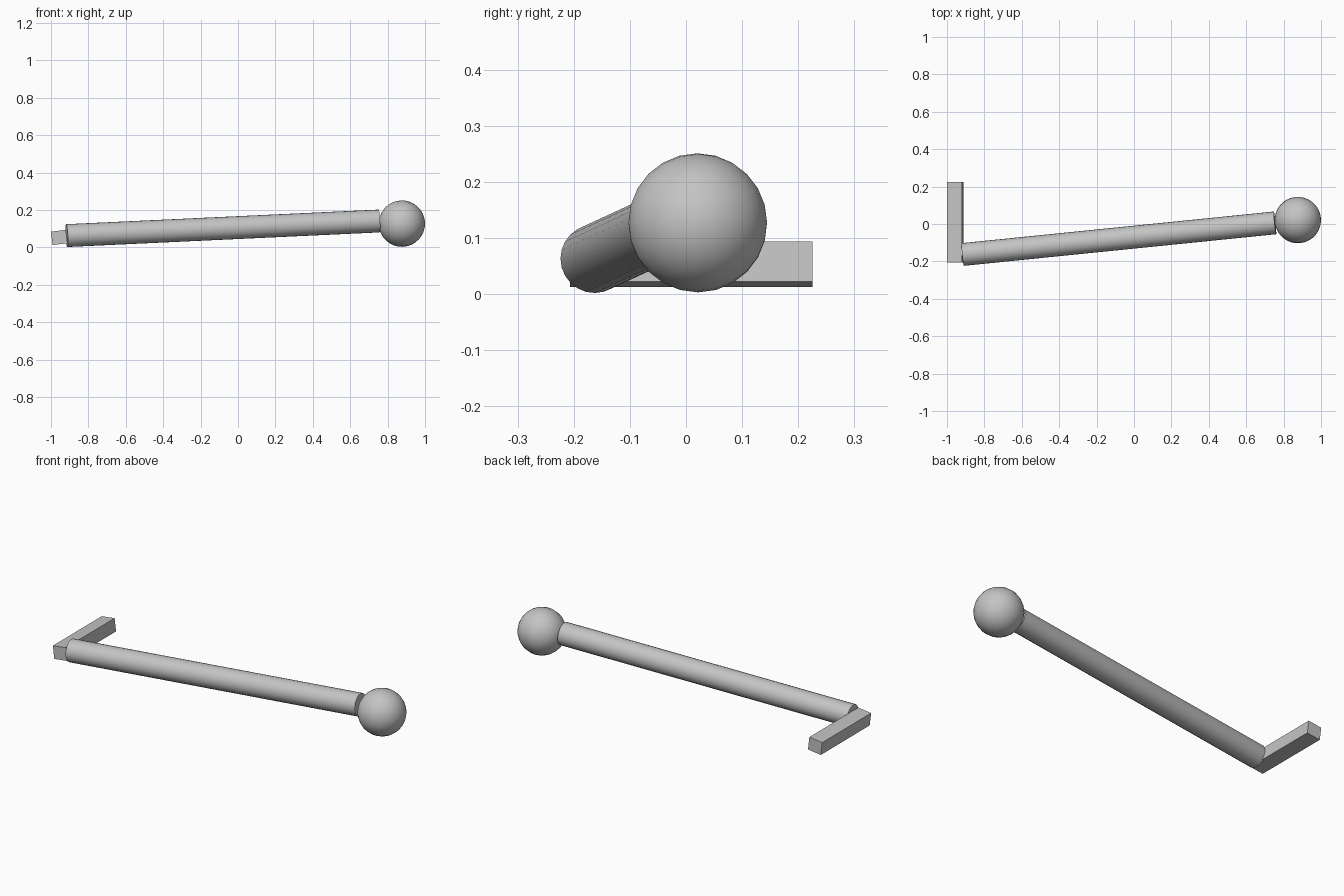
import bpy
import math
from mathutils import Vector

cube = bpy.data.objects.get("Cube")
if cube:
    bpy.data.objects.remove(cube, do_unlink=True)

# Single plain grey
grey = bpy.data.materials.new("plain grey")
colour = (0.55, 0.55, 0.55, 1)
grey.diffuse_color = colour
grey.use_nodes = True
grey.node_tree.nodes["Principled BSDF"].inputs["Base Color"].default_value = colour


def finish(name, smooth=True):
    obj = bpy.context.object
    obj.name = name
    obj.data.materials.append(grey)
    if smooth:
        bpy.ops.object.shade_smooth_by_angle(angle=math.radians(35))
    return obj


# Long slanted rod
start = Vector((-0.916, -0.163, 0.063))
end = Vector((0.754, 0.006, 0.141))
axis = end - start
bpy.ops.mesh.primitive_cylinder_add(
    vertices=24, radius=0.061, depth=axis.length, location=(start + end) / 2,
    rotation=axis.to_track_quat("Z", "Y").to_euler())
finish("rod")

# Ball at the tip, poles along the rod
bpy.ops.mesh.primitive_uv_sphere_add(
    segments=24, ring_count=16, radius=0.124, location=(0.876, 0.021, 0.127),
    rotation=axis.to_track_quat("Z", "Y").to_euler())
finish("end_ball")

# Square cross bar, tipped slightly about its length
bpy.ops.mesh.primitive_cube_add(
    size=1, location=(-0.956, 0.009, 0.053), rotation=(0, math.radians(-7), 0))
bar = bpy.context.object
bar.scale = (0.08, 0.432, 0.072)
finish("cross_bar", smooth=False)
